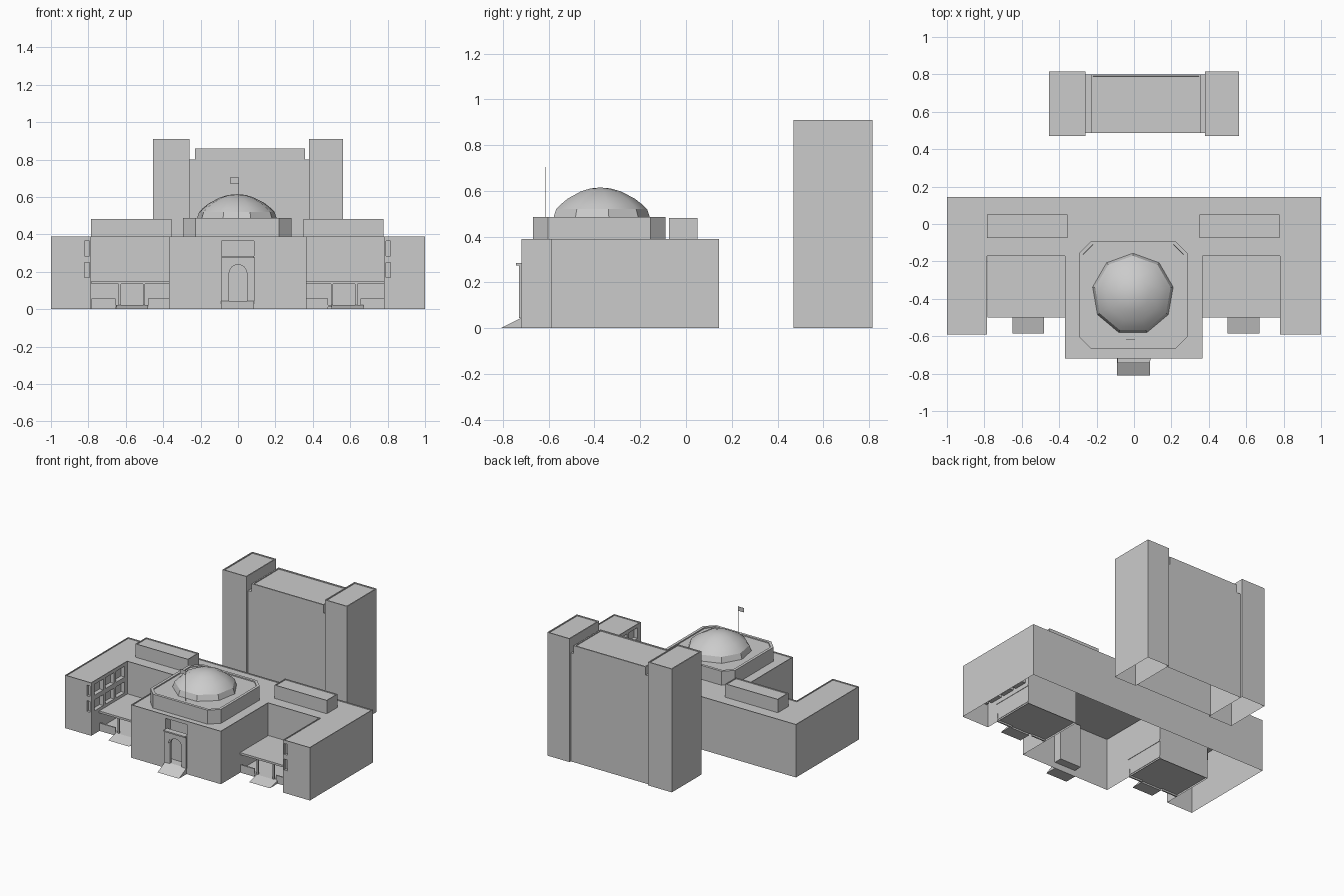
import bpy, bmesh, math
from mathutils import Vector

if "Cube" in bpy.data.objects:
    bpy.data.objects.remove(bpy.data.objects["Cube"])


def finish(name, bm):
    bmesh.ops.recalc_face_normals(bm, faces=bm.faces[:])
    me = bpy.data.meshes.new(name)
    bm.to_mesh(me)
    bm.free()
    ob = bpy.data.objects.new(name, me)
    bpy.context.scene.collection.objects.link(ob)
    return ob


def drop_bottom(bm):
    low = [f for f in bm.faces if f.normal.z < -.9 and f.calc_center_median().z < .001]
    bmesh.ops.delete(bm, geom=low, context='FACES')


def prism(name, pts, axis, lo, hi, rim=0, drop=.006, open_bottom=False):
    """Extrude a 2D outline along an axis; optionally sink the top inside a rim."""
    def place(p, h):
        return {'x': (h, p[0], p[1]), 'y': (p[0], h, p[1]), 'z': (p[0], p[1], h)}[axis]
    bm = bmesh.new()
    a = [bm.verts.new(place(p, lo)) for p in pts]
    b = [bm.verts.new(place(p, hi)) for p in pts]
    bm.faces.new(a)
    top = bm.faces.new(b)
    n = len(pts)
    for i in range(n):
        j = (i + 1) % n
        bm.faces.new((a[i], a[j], b[j], b[i]))
    bmesh.ops.recalc_face_normals(bm, faces=bm.faces[:])
    if rim:
        bmesh.ops.inset_region(bm, faces=[top], thickness=rim, use_even_offset=True)
        bmesh.ops.inset_region(bm, faces=[top], thickness=.0005, use_even_offset=True)
        for v in top.verts:
            v.co.z -= drop
    if open_bottom:
        drop_bottom(bm)
    return finish(name, bm)


def box(name, x0, x1, y0, y1, z0, z1, **kw):
    return prism(name, [(x0, y0), (x1, y0), (x1, y1), (x0, y1)], 'z', z0, z1, **kw)


# Main building: stepped footprint with two courtyards
plan = [(-1, .145), (-1, -.59), (-.785, -.59), (-.785, -.17), (-.37, -.17), (-.37, -.72),
        (.365, -.72), (.365, -.17), (.78, -.17), (.78, -.59), (1, -.59), (1, .145)]
main = prism("main_building", plan, 'z', 0, .39, rim=.006)

# Recess cutters: entrance niche and wing windows
cutters = [box("niche_cutter", -.088, .086, -.8, -.66, .045, .365)]
for s in (-1, 1):
    inner = .7825 + .0025 * -s
    for z0, z1 in ((.17, .25), (.285, .365)):
        for yc in (-.5, -.375, -.25):
            xs = sorted((s * (inner - .05), s * (inner + .03)))
            cutters.append(box("window_cutter", *xs, yc - .05, yc + .05, z0, z1))
        xs = sorted((s * (inner + .01), s * (inner + .036)))
        cutters.append(box("slot_cutter", *xs, -.65, -.57, z0, z1))
for c in cutters:
    m = main.modifiers.new("cut", 'BOOLEAN')
    m.operation = 'DIFFERENCE'
    m.solver = 'EXACT'
    m.object = c
bpy.context.view_layer.update()
dg = bpy.context.evaluated_depsgraph_get()
cut_mesh = bpy.data.meshes.new_from_object(main.evaluated_get(dg))
main.modifiers.clear()
main.data = cut_mesh
bm = bmesh.new()
bm.from_mesh(cut_mesh)
drop_bottom(bm)
bm.to_mesh(cut_mesh)
bm.free()
for c in cutters:
    bpy.data.objects.remove(c)


# Entrance portal with arched opening, lip and ramp
def arch(name, w, top, r, zc, y0, y1, pointed=False):
    arc = [(r * math.cos(math.pi * i / 8), zc + r * math.sin(math.pi * i / 8)) for i in range(9)]
    if pointed:
        outer = [(w * math.cos(math.pi * i / 8), zc + w * math.sin(math.pi * i / 8))
                 for i in range(8, -1, -1)]
    else:
        outer = [(-w, top), (w, top)]
    pts = [(-w, .045)] + outer + [(w, .045), (r, .045)] + arc + [(-r, .045)]
    return prism(name, pts, 'y', y0, y1)


arch("portal_panel", .088, .28, .058, .19, -.73, -.712)
arch("portal_arch_frame", .058, 0, .048, .19, -.726, -.705, pointed=True)
box("portal_lip", -.088, .086, -.742, -.70, .275, .285)
prism("entrance_ramp", [(-.81, 0), (-.72, 0), (-.72, .045)], 'x', -.09, .085)

# Courtyard porches
for s, side in ((-1, "left"), (1, "right")):
    def sbox(name, x0, x1, *rest):
        xs = sorted((s * x0, s * x1))
        return box(side + name, *xs, *rest)
    sbox("_porch_roof", .367, .783, -.5, -.17, .135, .15)
    sbox("_porch_floor", .367, .783, -.495, -.17, .012, .022)
    sbox("_porch_wall_outer", .655, .783, -.495, -.485, 0, .058)
    sbox("_porch_wall_inner", .367, .48, -.495, -.485, 0, .058)
    for x in (.632, .502):
        sbox("_porch_column", x - .006, x + .006, -.492, -.48, .02, .136)
    xs = (-.65, -.48) if s < 0 else (.5, .67)
    prism(side + "_porch_ramp", [(-.585, 0), (-.495, 0), (-.495, .022)], 'x', *xs)
    # Rooftop block
    xs = (-.785, -.355) if s < 0 else (.35, .778)
    box(side + "_roof_block", *xs, -.075, .05, .384, .482, rim=.006)

# Chamfered dome base
x0, x1, y0, y1, c = -.293, .285, -.668, -.09, .065
octagon = [(x0 + c, y0), (x1 - c, y0), (x1, y0 + c), (x1, y1 - c),
           (x1 - c, y1), (x0 + c, y1), (x0, y1 - c), (x0, y0 + c)]
prism("dome_base", octagon, 'z', .384, .487, rim=.02, drop=.008)

# Nine-sided dome: flat collar and smooth cap
centre = Vector((-.006, -.375, 0))


def lathe(name, profile, n=9):
    bm = bmesh.new()
    rings = []
    for r, z in profile:
        if r == 0:
            rings.append([bm.verts.new(centre + Vector((0, 0, z)))] * n)
        else:
            ang = [math.pi / 2 + 2 * math.pi * i / n for i in range(n)]
            rings.append([bm.verts.new(centre + Vector((r * math.cos(t), r * math.sin(t), z)))
                          for t in ang])
    for lo, hi in zip(rings, rings[1:]):
        for i in range(n):
            j = (i + 1) % n
            q = [lo[i], lo[j], hi[j]] + ([hi[i]] if hi[i] is not hi[j] else [])
            bm.faces.new(q)
    return finish(name, bm)


lathe("dome_collar", [(.219, .478), (.205, .52)])
cap = lathe("dome", [(.205, .52), (.185, .54), (.15, .567), (.09, .598), (.045, .611), (0, .615)])
for p in cap.data.polygons:
    p.use_smooth = True

# Flag on a thin pole
box("flag_pole", .003, .006, -.617, -.614, .479, .705)
box("flag", -.042, .004, -.6165, -.6145, .672, .703)

# Rear tower: two pylons and a lower centre slab
box("tower_left_pylon", -.455, -.26, .47, .815, 0, .91, rim=.008, open_bottom=True)
box("tower_right_pylon", .38, .562, .47, .815, 0, .91, rim=.008, open_bottom=True)
notched = [(-.26, 0), (.382, 0), (.382, .8), (.358, .8), (.358, .854), (-.23, .854),
           (-.23, .8), (-.26, .8)]
slab = prism("tower_centre_slab", notched, 'y', .487, .8, open_bottom=True)
box("tower_slab_roof", -.23, .358, .487, .8, .85, .86, rim=.01)
